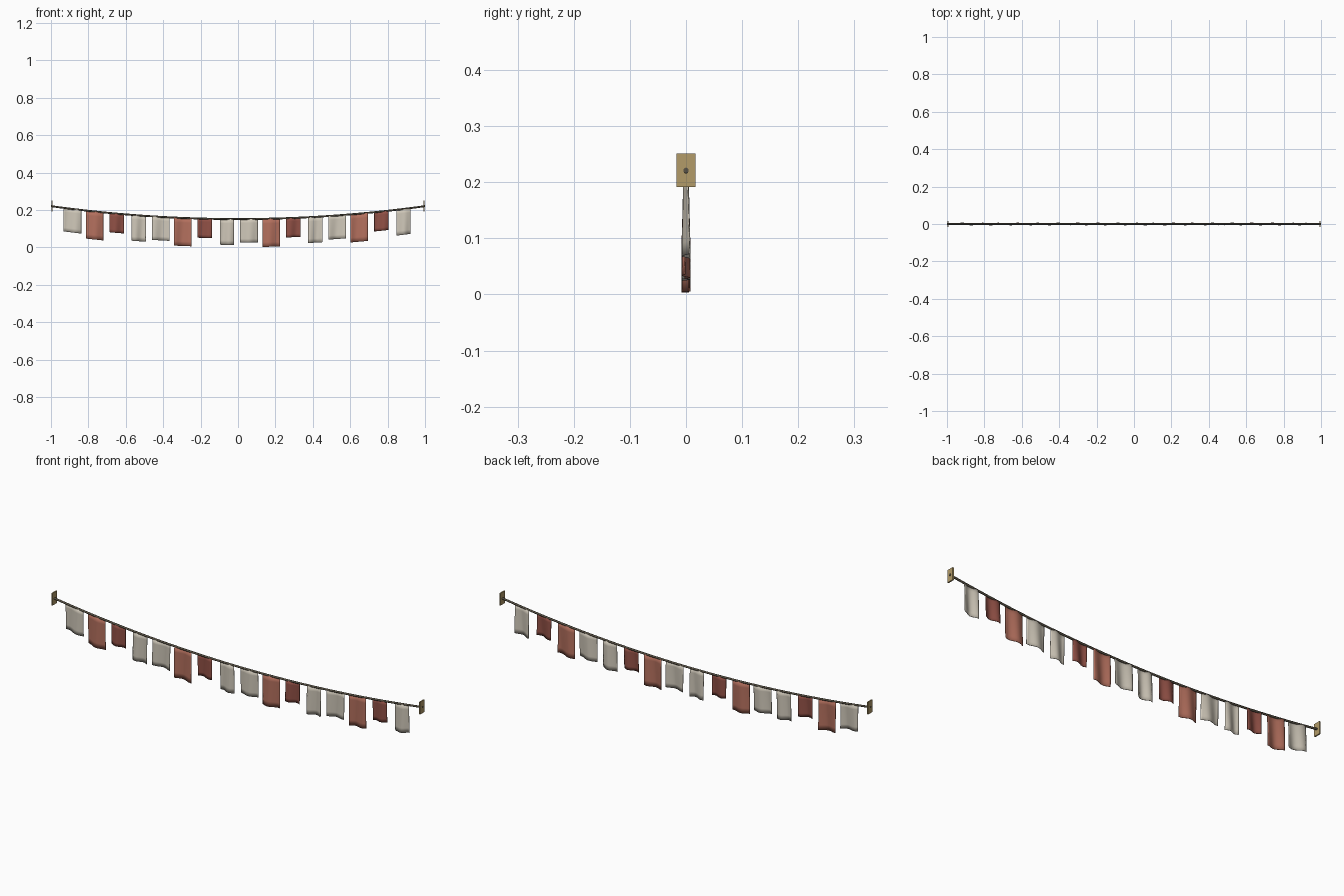
import bpy, bmesh, math

if "Cube" in bpy.data.objects:
    bpy.data.objects.remove(bpy.data.objects["Cube"])


def material(name, rgb):
    m = bpy.data.materials.new(name)
    m.diffuse_color = (*rgb, 1)
    m.use_nodes = True
    m.node_tree.nodes["Principled BSDF"].inputs["Base Color"].default_value = m.diffuse_color
    return m


linen = material("linen", (0.62, 0.57, 0.48))
brick = material("brick_red", (0.45, 0.16, 0.11))
maroon = material("maroon", (0.28, 0.08, 0.06))
brass = material("brass", (0.45, 0.33, 0.14))
cord = material("dark_cord", (0.10, 0.085, 0.06))


def rope_z(x):
    return 0.152 + 0.069 * x * x


def add_object(name, bm, mat):
    bmesh.ops.recalc_face_normals(bm, faces=bm.faces)
    mesh = bpy.data.meshes.new(name)
    bm.to_mesh(mesh)
    bm.free()
    mesh.materials.append(mat)
    ob = bpy.data.objects.new(name, mesh)
    bpy.context.collection.objects.link(ob)
    return ob


# sagging rope: rings swept along a parabola, capped at both ends
bm = bmesh.new()
SIDES, STEPS, R = 8, 48, 0.005
rings = []
for i in range(STEPS + 1):
    x = -1 + 2 * i / STEPS
    rings.append([bm.verts.new((x, R * math.cos(a), rope_z(x) + R * math.sin(a)))
                  for a in (2 * math.pi * k / SIDES for k in range(SIDES))])
for a, b in zip(rings, rings[1:]):
    for k in range(SIDES):
        n = (k + 1) % SIDES
        bm.faces.new((a[k], a[n], b[n], b[k])).smooth = True
bm.faces.new(rings[0])
bm.faces.new(rings[-1])
add_object("rope", bm, cord)

# wall plates at the rope ends
for side, name in ((-1, "left_wall_plate"), (1, "right_wall_plate")):
    bm = bmesh.new()
    bmesh.ops.create_cube(bm, size=1)
    bmesh.ops.scale(bm, vec=(0.006, 0.034, 0.06), verts=bm.verts)
    bmesh.ops.translate(bm, vec=(side * 0.995, 0, 0.221), verts=bm.verts)
    add_object(name, bm, brass)

# cloth flags: four kinds (width, drop, colour) repeating along the rope
KINDS = [(0.095, 0.126, linen), (0.093, 0.150, brick),
         (0.077, 0.103, maroon), (0.076, 0.138, linen)]
NX, NZ = 12, 6
for i in range(16):
    width, drop, mat = KINDS[i % 4]
    cx = -0.885 + 0.118 * i
    bm = bmesh.new()
    grid = []
    for r in range(NZ + 1):
        v = r / NZ
        row = []
        for c in range(NX + 1):
            u = c / NX
            x = cx + (u - 0.5) * width
            y = (0.004 + 0.003 * v) * math.sin(2 * math.pi * u + i * 0.9 + 0.6 * v)
            row.append(bm.verts.new((x, y, rope_z(x) - v * drop)))
        grid.append(row)
    for a, b in zip(grid, grid[1:]):
        for c in range(NX):
            bm.faces.new((a[c], a[c + 1], b[c + 1], b[c])).smooth = True
    flag = add_object(f"flag_{i + 1:02d}", bm, mat)
    mod = flag.modifiers.new("cloth_thickness", "SOLIDIFY")
    mod.thickness = 0.002
    mod.offset = 0
